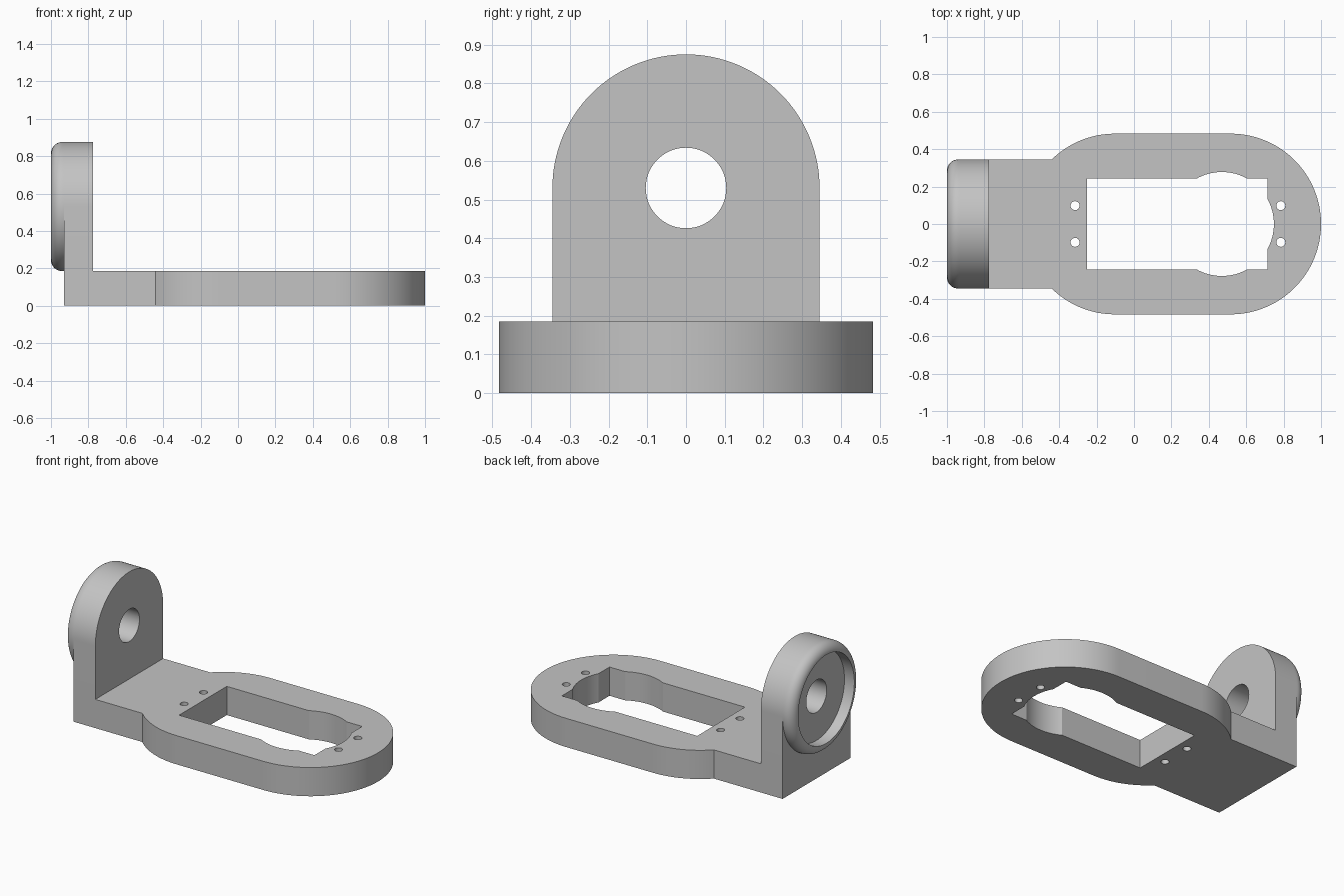
import bpy, bmesh
from math import sin, cos, pi, asin, sqrt
from mathutils import Vector, Matrix

if "Cube" in bpy.data.objects:
    bpy.data.objects.remove(bpy.data.objects["Cube"], do_unlink=True)

grey = bpy.data.materials.new("plain grey")
grey.use_nodes = True
COLOUR = (0.55, 0.55, 0.55, 1)
grey.diffuse_color = COLOUR
grey.node_tree.nodes["Principled BSDF"].inputs["Base Color"].default_value = COLOUR

THICK = 0.185              # base plate thickness
BACK, FACE = -0.93, -0.775  # upright wall faces
ARM = 0.345                # half width of arm and radius of arch
AXIS = 0.53                # height of the pivot axis


def make_object(name, bm):
    bmesh.ops.recalc_face_normals(bm, faces=bm.faces)
    mesh = bpy.data.meshes.new(name)
    bm.to_mesh(mesh)
    bm.free()
    mesh.materials.append(grey)
    obj = bpy.data.objects.new(name, mesh)
    bpy.context.collection.objects.link(obj)
    return obj


def prism(name, points, depth):
    bm = bmesh.new()
    face = bm.faces.new([bm.verts.new(p) for p in points])
    new = bmesh.ops.extrude_face_region(bm, geom=[face])["geom"]
    bmesh.ops.translate(bm, vec=Vector(depth),
                        verts=[v for v in new if isinstance(v, bmesh.types.BMVert)])
    return make_object(name, bm)


def arc(cx, cy, r, start, end, steps):
    angles = [start + (end - start) * i / steps for i in range(steps + 1)]
    return [(cx + r * cos(a), cy + r * sin(a)) for a in angles]


def cut(target, cutter):
    mod = target.modifiers.new("cut", "BOOLEAN")
    mod.operation, mod.solver, mod.object = "DIFFERENCE", "EXACT", cutter
    bpy.context.view_layer.objects.active = target
    bpy.ops.object.modifier_apply(modifier=mod.name)
    bpy.data.objects.remove(cutter, do_unlink=True)


def round_cutter(x, y, r, steps):
    pts = arc(x, y, r, 0, 2 * pi, steps)[:-1]
    return prism("cutter", [(px, py, -0.1) for px, py in pts], (0, 0, 0.5))


# Base plate: rounded oblong with a narrower arm
R = 0.483
meet = asin(ARM / R)
outline = [(BACK, -ARM)]
outline += arc(-0.102, 0, R, pi + meet, 1.5 * pi, 16)
outline += arc(1 - R, 0, R, -pi / 2, pi / 2, 64)
outline += arc(-0.102, 0, R, pi / 2, pi - meet, 16)
outline += [(BACK, ARM)]
base = prism("base_plate", [(x, y, 0) for x, y in outline], (0, 0, THICK))

# Pocket: rectangle plus a round bulge, and four screw holes
pocket = [(-0.25, -0.243), (0.715, -0.243), (0.715, 0.243), (-0.25, 0.243)]
cut(base, prism("cutter", [(x, y, -0.1) for x, y in pocket], (0, 0, 0.5)))
cut(base, round_cutter(0.47, 0, 0.278, 96))
for x in (-0.315, 0.785):
    for y in (-0.098, 0.098):
        cut(base, round_cutter(x, y, 0.024, 24))

# Upright wall with arched top and pivot hole
arch = [(-ARM, THICK), (ARM, THICK)] + arc(0, AXIS, ARM, 0, pi, 64)
wall = prism("upright_wall", [(BACK, y, z) for y, z in arch], (FACE - BACK, 0, 0))
bore = arc(0, AXIS, 0.104, 0, 2 * pi, 64)[:-1]
cut(wall, prism("cutter", [(BACK - 0.1, y, z) for y, z in bore], (0.4, 0, 0)))

# Round rim on the back of the wall, with a filleted outer edge
FILLET = 0.06
inner = ARM - FILLET
profile = [(BACK, ARM)] + arc(-1 + FILLET, inner, FILLET, pi / 2, pi, 10) + [(BACK, inner)]
bm = bmesh.new()
verts = [bm.verts.new((x, 0, AXIS + r)) for x, r in profile]
edges = [bm.edges.new(pair) for pair in zip(verts, verts[1:])]
bmesh.ops.spin(bm, geom=verts + edges, cent=(0, 0, AXIS), axis=(1, 0, 0),
               angle=2 * pi, steps=128, use_merge=True)
bmesh.ops.remove_doubles(bm, verts=bm.verts, dist=0.0001)
rim = make_object("pivot_rim", bm)

# Smooth curved walls, keep corners sharp
bpy.ops.object.select_all(action="DESELECT")
for obj in (base, wall, rim):
    obj.select_set(True)
bpy.context.view_layer.objects.active = base
bpy.ops.object.shade_smooth_by_angle(angle=pi / 7)
